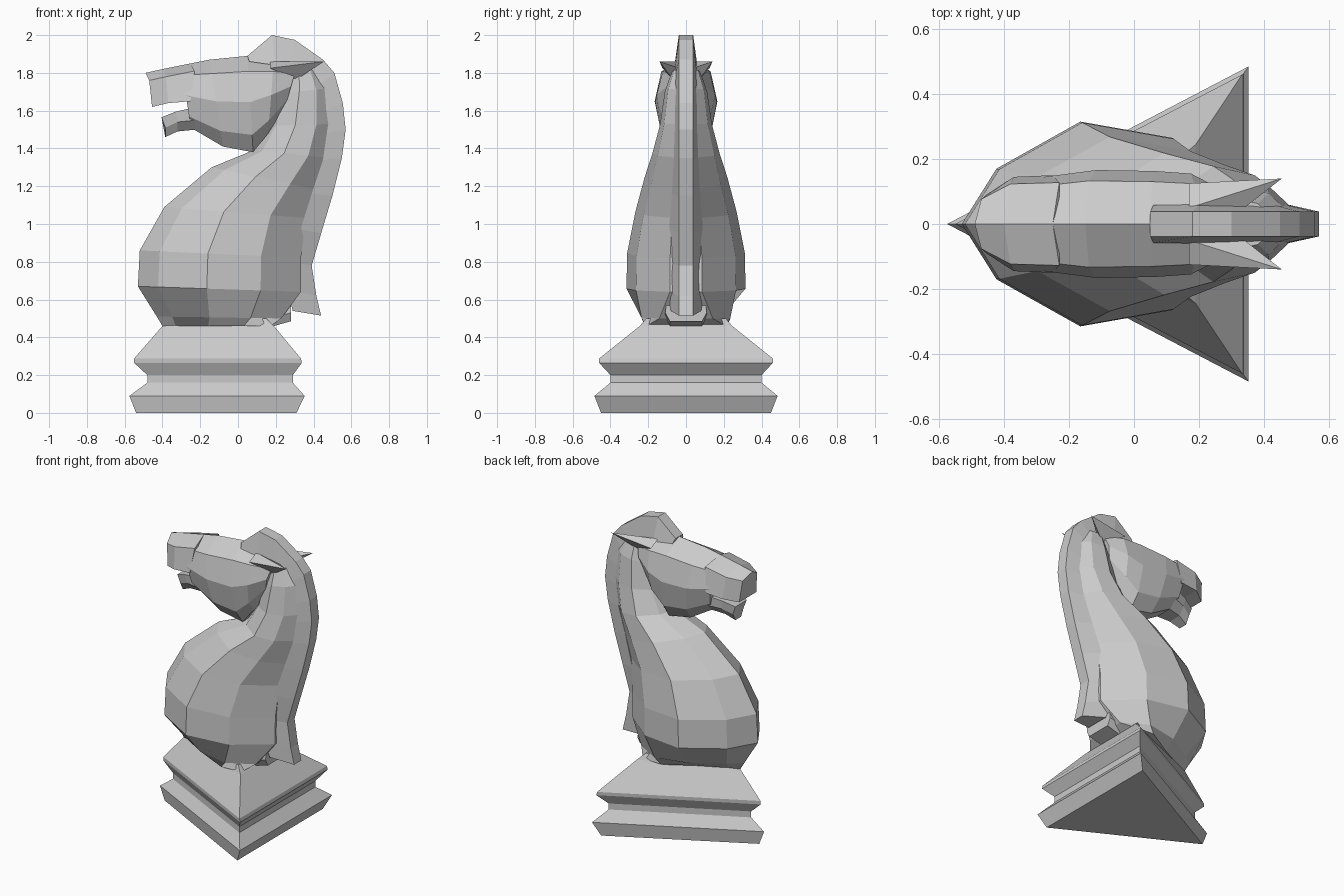
import bpy, bmesh


def loft(name, halves):
    """Skin half cross-sections (y >= 0), mirrored to closed rings, with capped ends."""
    bm = bmesh.new()
    rings = []
    for half in halves:
        pts = list(half) + [(x, -y, z) for x, y, z in reversed(half)]
        rings.append([bm.verts.new(p) for p in pts])
    n = len(rings[0])
    for a, b in zip(rings, rings[1:]):
        for i in range(n):
            j = (i + 1) % n
            bm.faces.new((a[i], a[j], b[j], b[i]))
    bm.faces.new(rings[0])
    bm.faces.new(rings[-1])
    bmesh.ops.remove_doubles(bm, verts=bm.verts, dist=0.0005)
    bmesh.ops.recalc_face_normals(bm, faces=bm.faces)
    me = bpy.data.meshes.new(name)
    bm.to_mesh(me)
    bm.free()
    ob = bpy.data.objects.new(name, me)
    bpy.context.collection.objects.link(ob)
    return ob


# Triangular plinth: front apex x, back x, back half width, z
plinth = [(-.54, .31, .45, 0), (-.575, .353, .485, .09), (-.48, .29, .40, .16),
          (-.48, .29, .40, .20), (-.55, .338, .46, .265), (-.55, .333, .46, .288),
          (-.40, .19, .245, .46), (-.36, .15, .21, .50)]
loft("plinth", [[(a, 0, z), (b, w, z)] for a, b, w, z in plinth])

# Chest and neck: front x, front z, back x, back z, half width
T = (0, .12, .41, .73, .97)
W = (0, .54, 1, .84, .27)
W_FOOT = (0, .12, .50, 1, .95)
W_LOW = (0, .30, .80, 1, .60)
neck = [(-.40, .46, .19, .46, .22, W_FOOT), (-.43, .51, .25, .50, .235, W_LOW),
        (-.53, .67, .36, .64, .315, W), (-.52, .86, .36, .82, .312, W),
        (-.39, 1.09, .38, 1.03, .268, W), (-.14, 1.30, .43, 1.18, .218, W),
        (.08, 1.39, .48, 1.35, .178, W), (.16, 1.52, .51, 1.53, .138, W),
        (.21, 1.69, .49, 1.72, .112, W), (.25, 1.80, .43, 1.82, .075, W)]
loft("neck", [[(a + (c - a) * t, w * k, b + (d - b) * t) for t, k in zip(T, ks)]
              for a, b, c, d, w, ks in neck])


# Head, muzzle and jaw: top x, top z, bottom x, bottom z, half width
def head_section(xt, zt, xb, zb, w):
    def at(t, k):
        return (xt + (xb - xt) * t, w * k, zt + (zb - zt) * t)
    return [at(0, 0), at(.16, .8), at(.48, 1), at(.82, .8), at(1, .4), at(1, 0)]


loft("head", [head_section(*s) for s in [
    (-.30, 1.84, -.25, 1.51, .145), (-.15, 1.87, -.08, 1.41, .166),
    (.05, 1.89, .08, 1.38, .163), (.19, 1.87, .16, 1.48, .155), (.31, 1.83, .25, 1.62, .10)]])
loft("muzzle", [[(x1, 0, z1), (x1 + .02, w * .85, z1 - .04), (x2, w, z2), (x2, 0, z2)]
                for x1, z1, x2, z2, w in [
    (-.49, 1.80, -.455, 1.62, .09), (-.40, 1.82, -.37, 1.64, .145),
    (-.25, 1.85, -.25, 1.65, .15)]])
loft("jaw", [[(x1, 0, z1), (x1, w, z1), (x2, w * .95, z2 + .05), (x2, w * .5, z2), (x2, 0, z2)]
             for x1, z1, x2, z2, w in [
    (-.405, 1.565, -.385, 1.46, .06), (-.33, 1.595, -.32, 1.49, .09),
    (-.22, 1.62, -.22, 1.50, .12)]])

# Mane crest: outer x, z, inner x, z, inner half width
mane = [(.05, 1.89, .06, 1.86, .058), (.18, 2.0, .20, 1.84, .06), (.30, 1.975, .29, 1.80, .06),
        (.45, 1.87, .38, 1.77, .06), (.51, 1.80, .42, 1.72, .06), (.555, 1.64, .46, 1.60, .06),
        (.57, 1.50, .47, 1.48, .06), (.55, 1.35, .45, 1.34, .065), (.50, 1.15, .39, 1.16, .075),
        (.44, .95, .33, .97, .09), (.39, .78, .28, .80, .10), (.415, .62, .26, .65, .10),
        (.44, .515, .29, .54, .08)]
loft("mane", [[(a, .038, b), (c, w, d)] for a, b, c, d, w in mane])

# Tail stub under the mane
loft("tail_stub", [[(x, 0, z + .05), (x, .105, z + .035), (x, .11, z - .005),
                    (x, .085, z - .05), (x, 0, z - .05)]
                   for x, z in [(.09, .525), (.19, .51), (.28, .535)]])

# Swept-back pointed ears
for side, s in (("left", 1), ("right", -1)):
    bm = bmesh.new()
    for p in [(.17, .05, 1.86), (.17, .125, 1.825), (.31, .07, 1.765),
              (.34, .05, 1.83), (.455, .14, 1.86)]:
        bm.verts.new((p[0], p[1] * s, p[2]))
    bmesh.ops.convex_hull(bm, input=bm.verts)
    bmesh.ops.recalc_face_normals(bm, faces=bm.faces)
    me = bpy.data.meshes.new("ear_" + side)
    bm.to_mesh(me)
    bm.free()
    bpy.context.collection.objects.link(bpy.data.objects.new("ear_" + side, me))
